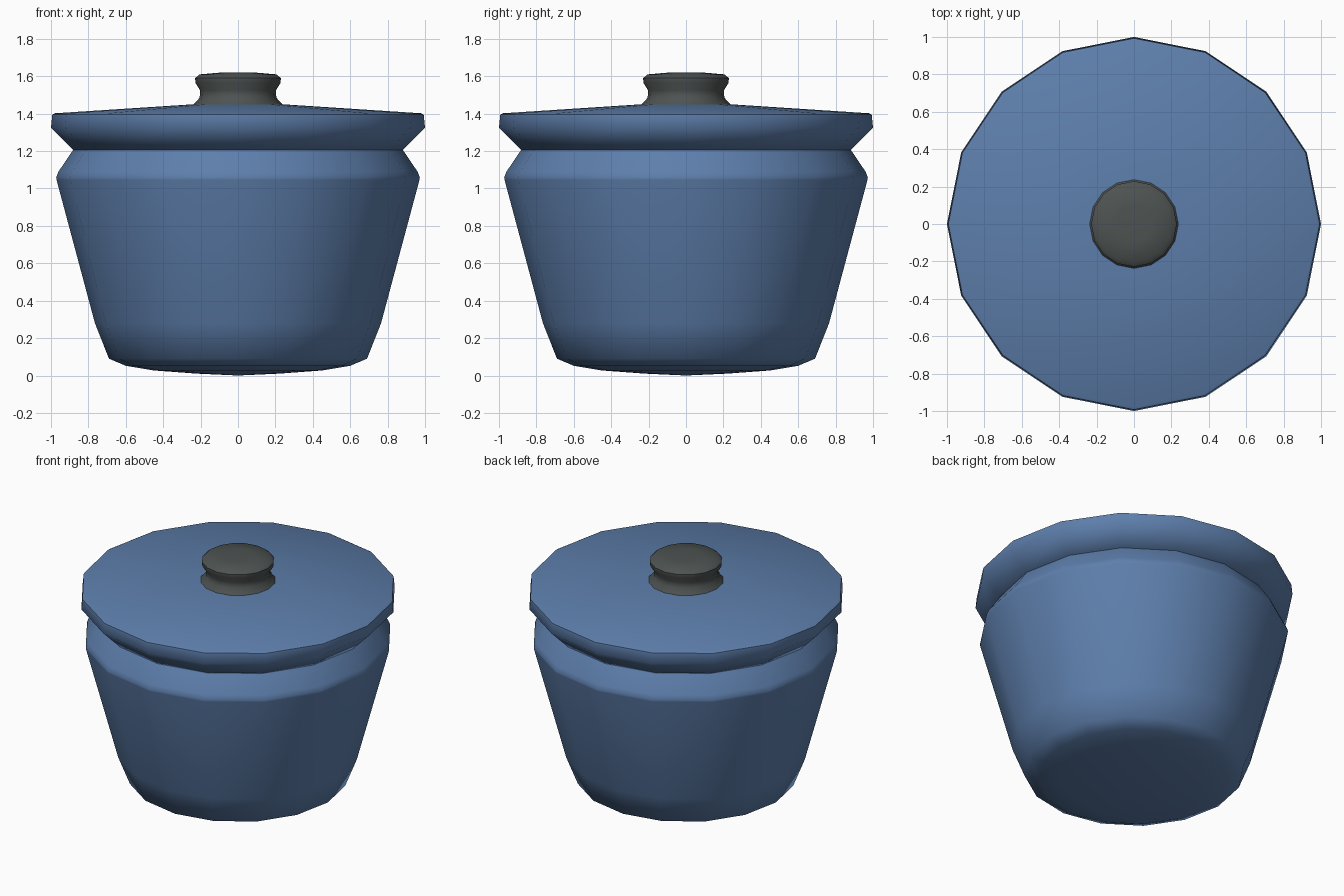
import bpy, bmesh, math

if "Cube" in bpy.data.objects:
    bpy.data.objects.remove(bpy.data.objects["Cube"])

SIDES = 16


def material(name, rgb):
    m = bpy.data.materials.new(name)
    m.diffuse_color = (*rgb, 1)
    m.use_nodes = True
    m.node_tree.nodes["Principled BSDF"].inputs["Base Color"].default_value = m.diffuse_color
    return m


def lathe(name, profile, mat, angle):
    """Revolve an (r, z) profile around z; r = 0 becomes a single pole."""
    bm = bmesh.new()
    rings = []
    for r, z in profile:
        if r == 0:
            rings.append([bm.verts.new((0, 0, z))] * SIDES)
        else:
            rings.append([bm.verts.new((r * math.cos(2 * math.pi * i / SIDES),
                                        r * math.sin(2 * math.pi * i / SIDES), z))
                          for i in range(SIDES)])
    for a, b in zip(rings, rings[1:]):
        for i in range(SIDES):
            j = (i + 1) % SIDES
            quad = [a[i], a[j], b[j], b[i]]
            bm.faces.new(list(dict.fromkeys(quad)))
    bmesh.ops.recalc_face_normals(bm, faces=bm.faces)
    mesh = bpy.data.meshes.new(name)
    bm.to_mesh(mesh)
    bm.free()
    mesh.materials.append(mat)
    obj = bpy.data.objects.new(name, mesh)
    bpy.context.collection.objects.link(obj)
    bpy.ops.object.select_all(action='DESELECT')
    obj.select_set(True)
    bpy.context.view_layer.objects.active = obj
    bpy.ops.object.shade_smooth_by_angle(angle=math.radians(angle))
    return obj


blue = material("blue enamel", (0.11, 0.21, 0.41))
grey = material("dark grey", (0.075, 0.085, 0.083))

# Pot body: gently domed base, tapered wall, rim turning in under the lid
lathe("pot_body", [(0, 0), (0.22, 0.01), (0.45, 0.027), (0.6, 0.052), (0.69, 0.09),
                   (0.765, 0.28), (0.97, 1.045), (0.972, 1.06), (0.96, 1.09),
                   (0.882, 1.205), (0, 1.205)], blue, 50)

# Lid: flared rim and a shallow cone on top
lathe("lid", [(0, 1.206), (0.882, 1.206), (1.0, 1.325), (0.993, 1.395),
              (0.98, 1.402), (0.24, 1.45), (0, 1.452)], blue, 50)

# Knob: waisted, with a rounded cap
lathe("lid_knob", [(0, 1.445), (0.24, 1.447), (0.205, 1.485), (0.203, 1.525),
                   (0.228, 1.565), (0.229, 1.59), (0.205, 1.61),
                   (0.1, 1.619), (0, 1.62)], grey, 50)
